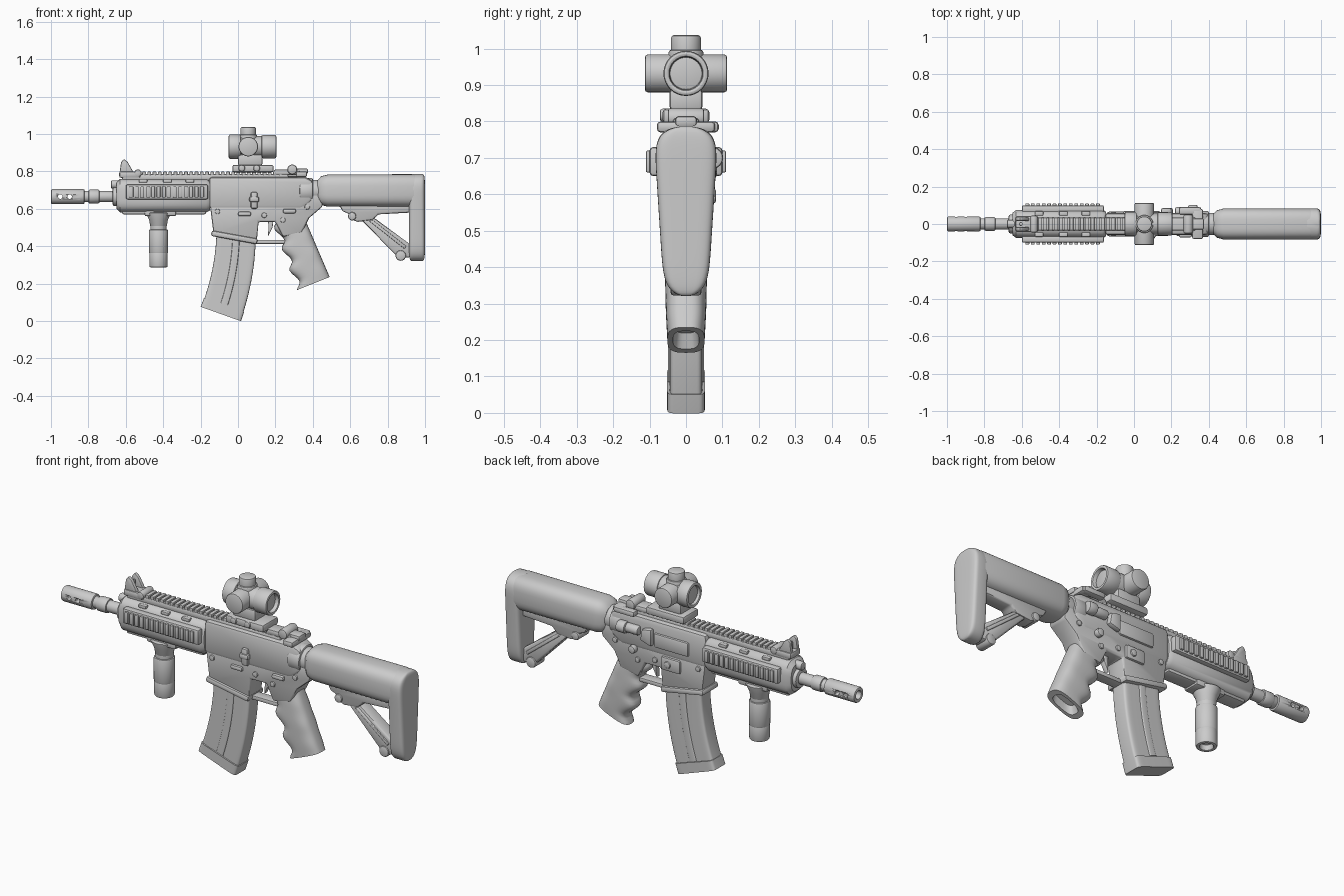
import bpy, bmesh, math
from mathutils import Vector

cube = bpy.data.objects.get("Cube")
if cube:
    bpy.data.objects.remove(cube, do_unlink=True)

shade = (.6, .6, .6, 1)
grey = bpy.data.materials.new("matte light grey")
grey.use_nodes = True
grey.diffuse_color = shade
grey.node_tree.nodes["Principled BSDF"].inputs["Base Color"].default_value = shade

X, Y, Z = Vector((1, 0, 0)), Vector((0, 1, 0)), Vector((0, 0, 1))
ORIGIN = Vector()
SIDES = (-1, 1)


def place(x, z):
    return x * X + z * Z


def skin(name, rings, bevel=0.0):
    """Join closed rings into a capped solid, soften its edges and add it to the scene."""
    bm = bmesh.new()
    rows = [[bm.verts.new(point) for point in ring] for ring in rings]
    count = len(rows[0])
    for lower, upper in zip(rows, rows[1:]):
        for i in range(count):
            j = (i + 1) % count
            bm.faces.new((lower[i], lower[j], upper[j], upper[i]))
    bm.faces.new(rows[0])
    bm.faces.new(rows[-1])
    bmesh.ops.recalc_face_normals(bm, faces=bm.faces)
    if bevel:
        sharp = [edge for edge in bm.edges if edge.calc_face_angle(0) > .5]
        bmesh.ops.bevel(bm, geom=sharp, offset=bevel, segments=2, profile=.5,
                        affect='EDGES', clamp_overlap=True)
    mesh = bpy.data.meshes.new(name)
    bm.to_mesh(mesh)
    bm.free()
    mesh.materials.append(grey)
    part = bpy.data.objects.new(name, mesh)
    bpy.context.collection.objects.link(part)
    bpy.ops.object.select_all(action='DESELECT')
    part.select_set(True)
    bpy.context.view_layer.objects.active = part
    bpy.ops.object.shade_smooth_by_angle(angle=math.radians(40))
    return part


def prism(name, outline, half, y=0.0, bevel=.01):
    """Side outline of (x, z) points, thickened by half on each side of y."""
    return skin(name, [[(px, y + side * half, pz) for px, pz in outline] for side in SIDES], bevel)


def box(name, x, z, half, y=0.0, bevel=.01):
    (left, right), (low, high) = x, z
    return prism(name, [(left, low), (right, low), (right, high), (left, high)], half, y, bevel)


def lathe(name, axis, at, profile, bevel=.008, count=32):
    """Profile of (distance, radius) spun about the axis."""
    turn = Z.rotation_difference(axis).to_matrix()
    steps = [math.tau * i / count for i in range(count)]
    return skin(name, [[at + turn @ Vector((radius * math.cos(a), radius * math.sin(a), along))
                        for a in steps] for along, radius in profile], bevel)


def tube(name, axis, at, start, end, radius, bore=0.0, depth=.03, bevel=.008):
    profile = [(start, radius), (end, radius)]
    if bore:
        profile = [(start + depth, bore), (start, bore)] + profile + [(end, bore), (end - depth, bore)]
    return lathe(name, axis, at, profile, bevel)


def loft(name, stations, power=4, count=40):
    """Rounded rings from (centre, half span in the side plane, half width)."""
    def rounded(value):
        return math.copysign(abs(value) ** (2 / power), value)
    steps = [math.tau * i / count for i in range(count)]
    return skin(name, [[centre + span * rounded(math.cos(a)) + Y * width * rounded(math.sin(a))
                        for a in steps] for centre, span, width in stations])


# Barrel and slotted muzzle
bore_line = place(0, .665)
muzzle = tube("muzzle", X, bore_line, -1, -.82, .04, bore=.02)
for x in (-.95, -.9):
    cutter = tube("muzzle_slot_cutter", Y, place(x, .665), -.1, .1, .012, bevel=0)
    cutter.hide_render = True
    cutter.hide_set(True)
    slot = muzzle.modifiers.new("slot", 'BOOLEAN')
    slot.operation, slot.object = 'DIFFERENCE', cutter
tube("barrel", X, bore_line, -.85, -.6, .03)
tube("barrel_collar", X, bore_line, -.8, -.74, .037)
tube("barrel_nut", X, bore_line, -.67, -.6, .05)
tube("gas_plug", X, place(0, .73), -.68, -.6, .022)

# Handguard, rounded toward both ends
loft("handguard", [(place(x, .67), Z * height, width) for x, height, width in (
    (-.65, .07, .06), (-.63, .09, .075), (-.17, .09, .078), (-.15, .08, .065))], power=3)

# Rails with evenly spaced ribs
box("bottom_rail", x=(-.62, -.17), z=(.57, .6), half=.04)
box("top_rail", x=(-.62, .27), z=(.75, .785), half=.036)
for i in range(28):
    x = -.54 + i * .028
    box("top_rail_tooth", x=(x, x + .02), z=(.78, .798), half=.034, bevel=.003)
for side in SIDES:
    box("side_rail", x=(-.6, -.16), z=(.65, .73), half=.02, y=side * .08)
    for i in range(14):
        x = -.58 + i * .029
        box("side_rail_rib", x=(x, x + .02), z=(.66, .72), half=.01, y=side * .1, bevel=.004)
    for x in (-.53, -.4, -.28):
        box("vent_rim", x=(x, x + .045), z=(.74, .757), half=.012, y=side * .057, bevel=.005)

# Folding front sight
box("front_sight_base", x=(-.635, -.52), z=(.765, .8), half=.042)
for side in SIDES:
    prism("front_sight_ear", [(-.635, .78), (-.625, .85), (-.61, .866), (-.59, .85), (-.55, .78)],
          half=.01, y=side * .026, bevel=.006)
tube("front_sight_post", Z, place(-.605, 0), .78, .84, .01, bevel=.003)
tube("front_sight_hinge", Y, place(-.535, .79), -.045, .045, .02)

# Vertical foregrip
grip_line = place(-.425, 0)
box("foregrip_clamp", x=(-.5, -.33), z=(.56, .6), half=.045)
lathe("foregrip_flare", Z, grip_line, [(.5, .043), (.54, .05), (.58, .07)])
tube("foregrip_neck", Z, grip_line, .45, .55, .044)
tube("foregrip_handle", Z, grip_line, .36, .49, .051)
tube("foregrip_cap", Z, grip_line, .286, .37, .049, bore=.03)

# Upper and lower receiver
prism("upper_receiver", [(-.155, .6), (.34, .6), (.4, .64), (.4, .75), (.36, .77), (-.155, .77)],
      half=.06, bevel=.018)
prism("lower_receiver", [(-.15, .62), (-.13, .46), (.1, .42), (.11, .53), (.2, .53), (.24, .45),
                         (.34, .47), (.38, .55), (.45, .61), (.46, .68), (.3, .68)], half=.055)
prism("magazine_well_rim", [(-.145, .455), (.1, .41), (.106, .44), (-.14, .484)], half=.066)
tube("buffer_collar", X, place(0, .695), .33, .4, .07)
tube("buffer_tube", X, place(0, .695), .35, .5, .06)

# Controls on the front side
box("bolt_catch", x=(.068, .105), z=(.6, .69), half=.012, y=-.062)
box("bolt_catch_paddle", x=(.06, .113), z=(.635, .665), half=.015, y=-.066)
box("magazine_catch", x=(0, .07), z=(.56, .585), half=.01, y=-.058)
box("selector_lever", x=(.24, .31), z=(.575, .6), half=.012, y=-.06)
for spot in (place(-.11, .585), place(.14, .565), place(.24, .54), place(.37, .61)):
    tube("receiver_pin", Y, spot, -.063, .063, .014, bevel=.004)

# Ejection side
box("ejection_port_cover", x=(-.06, .14), z=(.635, .71), half=.01, y=.06)
prism("case_deflector", [(.145, .64), (.21, .66), (.2, .72), (.145, .73)], half=.018, y=.067)
tube("forward_assist", X, place(0, .7) + Y * .066, .22, .3, .024)
tube("forward_assist_button", X, place(0, .7) + Y * .072, .29, .34, .03)
box("magazine_button_fence", x=(-.01, .1), z=(.53, .6), half=.01, y=.058)
tube("magazine_button", Y, place(.06, .565), .05, .076, .018)
tube("selector_boss", Y, place(.26, .595), .05, .083, .02)

# Trigger and guard
box("trigger_guard", x=(.09, .26), z=(.412, .434), half=.028, bevel=.006)
prism("trigger", [(.16, .55), (.19, .55), (.185, .5), (.16, .45), (.163, .5)], half=.014, bevel=.004)

# Pistol grip: a leaning sweep whose front edge waves for the fingers
grip_rings = []
for i in range(25):
    t = i / 24
    wave = .008 * math.sin(20 * t)
    centre = place(.28 + .13 * t - wave, .53 - .33 * t)
    grip_rings.append((centre, place(.08 + wave, .01 + .025 * t), .05 + .007 * math.sin(3 * t)))
centre, span, width = grip_rings[-1]
grip_rings += [(centre, span * .7, width * .7), (centre + Z * .04, span * .6, width * .6)]
loft("pistol_grip", grip_rings, power=3)


# Magazine: every piece follows the same forward bend
def magazine_piece(name, start, end, half, width):
    rings = []
    for i in range(13):
        t = start + (end - start) * i / 12
        slope = place(1, -.14 - .2 * t)
        rings.append((place(-.01 - .07 * t * t, .48 - .41 * t), slope * half, width))
    loft(name, rings, power=9)


magazine_piece("magazine", start=0, end=1, half=.105, width=.045)
magazine_piece("magazine_rib", start=.1, end=.95, half=.02, width=.05)
magazine_piece("magazine_floor_plate", start=.96, end=1.08, half=.108, width=.052)

# Stock tube and tall rounded butt
loft("stock_tube", [(place(x, .697), Z * height, width) for x, height, width in (
    (.425, .055, .055), (.445, .077, .074), (.48, .086, .083), (.94, .088, .083), (.97, .08, .075))],
    power=3)
butt_rings = []
for i in range(1, 32):
    t = (1 - math.cos(math.pi * i / 32)) / 2
    taper = math.sqrt(1 - abs(2 * t - 1) ** 8)
    butt_rings.append((place(.957, .32 + .467 * t), X * .043 * taper ** .2, (.06 + .03 * t) * taper))
loft("butt", butt_rings, power=5)

# Open lower frame of the stock
prism("stock_bridge", [(.53, .64), (.56, .585), (.59, .575), (.61, .54), (.64, .53), (.72, .54),
                       (.75, .57), (.93, .58), (.93, .64)], half=.04)
prism("stock_strut", [(.66, .54), (.73, .55), (.92, .41), (.92, .34), (.86, .335)], half=.035)
prism("strut_ridge", [(.7, .535), (.72, .54), (.9, .4), (.89, .385)], half=.042, bevel=.004)
tube("sling_loop", Y, place(.87, .35), -.042, .042, .028)
tube("stock_release", Y, place(.61, .56), -.048, .048, .022)

# Charging handle and rear sight
box("charging_handle", x=(.31, .37), z=(.77, .8), half=.08)
box("charging_latch", x=(.24, .36), z=(.77, .8), half=.02, y=.07)
box("rear_sight_base", x=(.19, .33), z=(.78, .81), half=.036)
tube("rear_sight_knob", Y, place(.29, .81), -.05, .05, .026)
box("rear_sight_leaf", x=(.3, .375), z=(.785, .815), half=.03)

# Optic with mount and three turrets
optic = place(.055, .932)
box("optic_rail_clamp", x=(-.03, .19), z=(.795, .835), half=.064)
box("optic_mount", x=(0, .13), z=(.83, .89), half=.045)
for x in (.02, .1):
    tube("mount_screw", Y, place(x, .817), -.072, 0, .018)
tube("optic_body", X, optic, -.09, .13, .056)
tube("optic_front_ring", X, optic, -.105, -.04, .065, bore=.046, depth=.02)
tube("optic_eyepiece", X, optic, .07, .15, .062, bore=.045, depth=.025)
tube("side_turrets", Y, optic, -.113, .113, .052)
tube("top_turret_base", Z, optic, .02, .065, .048)
tube("top_turret", Z, optic, .03, .105, .041)
